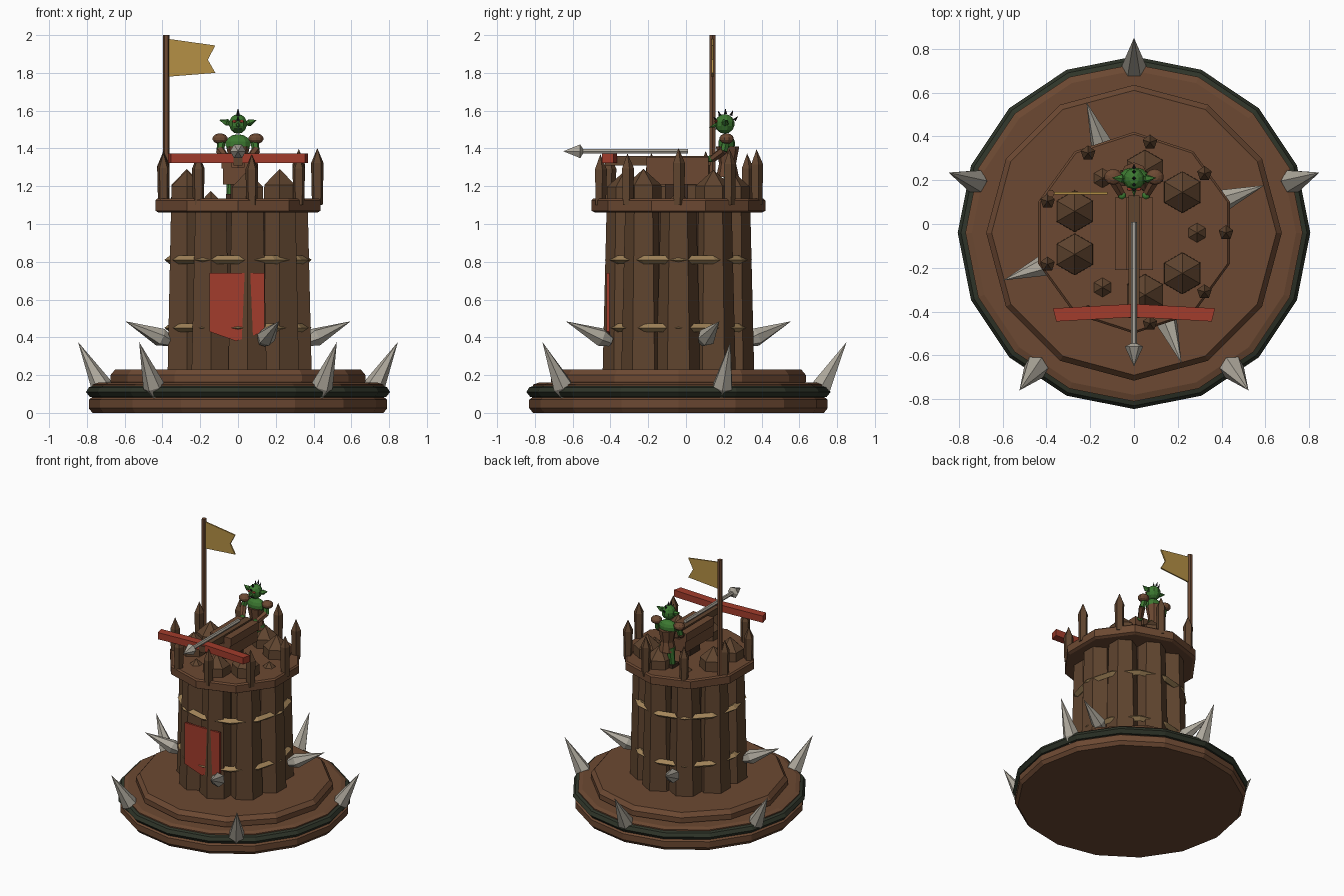
import bpy, bmesh, math, random
from math import sin, cos, pi, radians
from mathutils import Vector, Matrix

random.seed(4)
if "Cube" in bpy.data.objects:
    bpy.data.objects.remove(bpy.data.objects["Cube"])
CENTRE = Vector((0, -0.04, 0))


def material(name, rgb):
    m = bpy.data.materials.new(name)
    m.use_nodes = True
    m.diffuse_color = (*rgb, 1)
    m.node_tree.nodes["Principled BSDF"].inputs["Base Color"].default_value = (*rgb, 1)
    return m


WOOD = material("wood brown", (0.15, 0.066, 0.032))
LOG = material("log brown", (0.115, 0.058, 0.028))
DARK = material("dark wood", (0.05, 0.025, 0.014))
MOSS = material("dark moss", (0.028, 0.035, 0.022))
BONE = material("bone grey", (0.42, 0.39, 0.33))
ROPE = material("rope tan", (0.36, 0.23, 0.10))
RED = material("banner red", (0.36, 0.045, 0.025))
GOLD = material("flag gold", (0.46, 0.28, 0.06))
SKIN = material("goblin green", (0.045, 0.19, 0.03))
BLACK = material("black hair", (0.01, 0.01, 0.01))


def finish(name, bm, mat):
    bmesh.ops.recalc_face_normals(bm, faces=bm.faces)
    mesh = bpy.data.meshes.new(name)
    bm.to_mesh(mesh)
    bm.free()
    mesh.materials.append(mat)
    ob = bpy.data.objects.new(name, mesh)
    bpy.context.collection.objects.link(ob)
    return ob


def lathe(name, mat, profile, sides, origin=(0, 0, 0), axis=(0, 0, 1), turn=0.0, closed=False):
    """Spin (radius, height) pairs around an axis; radius 0 makes a tip."""
    bm = bmesh.new()
    rot = Vector((0, 0, 1)).rotation_difference(Vector(axis)).to_matrix()
    rings = []
    for r, h in profile:
        n = sides if r > 0 else 1
        rings.append([bm.verts.new(Vector(origin) + rot @ Vector(
            (r * cos(turn + 2 * pi * i / sides), r * sin(turn + 2 * pi * i / sides), h)))
            for i in range(n)])
    pairs = list(zip(rings, rings[1:])) + ([(rings[-1], rings[0])] if closed else [])
    for a, b in pairs:
        for i in range(sides):
            j = (i + 1) % sides
            quad = [a[i % len(a)], a[j % len(a)], b[j % len(b)], b[i % len(b)]]
            bm.faces.new(list(dict.fromkeys(quad)))
    if not closed:
        for ring in (rings[0], rings[-1]):
            if len(ring) > 2:
                bm.faces.new(ring)
    return finish(name, bm, mat)


def rod(name, mat, a, b, r0, r1, sides=6):
    d = Vector(b) - Vector(a)
    return lathe(name, mat, [(r0, 0), (r1, d.length)], sides, a, d.normalized())


def box(name, mat, centre, size):
    bm = bmesh.new()
    bmesh.ops.create_cube(bm, size=1, matrix=Matrix.Translation(centre) @ Matrix.Diagonal((*size, 1)))
    return finish(name, bm, mat)


def ball(name, mat, centre, size):
    bm = bmesh.new()
    bmesh.ops.create_uvsphere(bm, u_segments=10, v_segments=7, radius=1,
                              matrix=Matrix.Translation(centre) @ Matrix.Diagonal((*size, 1)))
    return finish(name, bm, mat)


def plate(name, mat, outline, place, depth):
    """Extrude a flat outline; place maps its two coordinates into space."""
    bm = bmesh.new()
    face = bm.faces.new([bm.verts.new(place(u, v)) for u, v in outline])
    ext = bmesh.ops.extrude_face_region(bm, geom=[face])["geom"]
    bmesh.ops.translate(bm, vec=depth, verts=[e for e in ext if isinstance(e, bmesh.types.BMVert)])
    return finish(name, bm, mat)


def polar(angle, r, z):
    return CENTRE + Vector((r * cos(radians(angle)), r * sin(radians(angle)), z))


def spike(name, base, tip, r):
    d = tip - base
    lathe(name, BONE, [(r * 0.55, -0.02), (r, d.length * 0.16), (0, d.length)],
          6, base, d.normalized())


# Stepped round base with a mossy rim
lathe("base_disc", WOOD, [(0.77, 0), (0.79, 0.025), (0.79, 0.07), (0.77, 0.085), (0.77, 0.15),
                          (0.74, 0.16)], 16, CENTRE)
lathe("moss_rim", MOSS, [(0.76, 0.08), (0.785, 0.085), (0.805, 0.11), (0.79, 0.135), (0.76, 0.145)],
      16, CENTRE, closed=True)
lathe("base_step", WOOD, [(0.66, 0.14), (0.675, 0.165), (0.675, 0.2), (0.65, 0.23)], 12, CENTRE)

# Tower of nine pointed logs around a dark core
lathe("tower_core", DARK, [(0.29, 0.2), (0.28, 1.08)], 12, CENTRE)
for i in range(9):
    low = i % 3 == 0
    shoulder = 1.09 if low else 1.215 + random.uniform(-0.02, 0.01)
    lathe("tower_log", LOG, [(0.118, 0.2), (0.094, shoulder), (0, shoulder + 0.085)],
          6, polar(40 * i, 0.288, 0), turn=pi / 2)

# Rope bands that show between the logs
for z in (0.45, 0.81):
    lathe("rope_band", ROPE, [(0.33, z), (0.362, z - 0.022), (0.39, z), (0.362, z + 0.022)],
          12, CENTRE, closed=True)

# Crown platform and its pointed posts
lathe("crown", WOOD, [(0.44, 1.06), (0.46, 1.07), (0.46, 1.125), (0.45, 1.135)],
      10, CENTRE, turn=pi / 2)
for i in range(9):
    top = 1.305 + random.uniform(-0.02, 0.02)
    lathe("crown_post", LOG, [(0.03, 1.1), (0.035, top), (0, top + 0.08)], 5,
          polar(40 * i, 0.42, 0), turn=pi / 2)

# Spikes on the base rim and the tower wall
for i in range(5):
    spike("base_spike", polar(90 + 72 * i, 0.735, 0.1), polar(90 + 72 * i, 0.89, 0.375), 0.057)
for i in range(4):
    spike("wall_spike", polar(20 + 90 * i, 0.4, 0.385), polar(20 + 90 * i, 0.635, 0.485), 0.05)

# Pointed banner on the front wall
plate("wall_banner", RED, [(-0.15, 0.74), (-0.15, 0.43), (-0.01, 0.38), (0.14, 0.43), (0.14, 0.74)],
      lambda x, z: Vector((x, -0.42, z)), (0, 0.015, 0))

# Flag on its pole
rod("flag_pole", WOOD, (-0.38, 0.14, 1.1), (-0.38, 0.14, 2.0), 0.018, 0.018)
plate("flag", GOLD, [(-0.37, 1.78), (-0.12, 1.8), (-0.16, 1.87), (-0.12, 1.945), (-0.37, 1.98)],
      lambda x, z: Vector((x, 0.135, z)), (0, 0.01, 0))

# Giant crossbow: stock, rails, red bow and bolt
box("crossbow_stock", WOOD, (0, -0.045, 1.255), (0.16, 0.33, 0.09))
for s in (-1, 1):
    box("crossbow_rail", WOOD, (s * 0.06, -0.045, 1.325), (0.055, 0.33, 0.06))
box("crossbow_tiller", LOG, (0, -0.15, 1.335), (0.05, 0.56, 0.05))
box("crossbow_stand", DARK, (0, -0.05, 1.17), (0.08, 0.12, 0.1))
plate("crossbow_bow", RED, [(-0.37, -0.385), (-0.355, -0.445), (0, -0.425), (0.355, -0.445),
                            (0.37, -0.385), (0, -0.365)],
      lambda x, y: Vector((x, y, 1.322)), (0, 0, 0.05))
rod("bolt_shaft", BONE, (0, 0.01, 1.385), (0, -0.58, 1.385), 0.014, 0.014)
lathe("bolt_head", BONE, [(0.014, -0.015), (0.042, 0), (0, 0.09)], 6, (0, -0.56, 1.385), (0, -1, 0))

# Goblin gunner
ball("goblin_head", SKIN, (0, 0.205, 1.53), (0.05, 0.052, 0.052))
lathe("goblin_nose", SKIN, [(0.014, 0), (0, 0.045)], 5, (0, 0.165, 1.525), (0, -1, -0.3))
ball("goblin_chest", SKIN, (0, 0.215, 1.425), (0.07, 0.045, 0.05))
lathe("goblin_tunic", WOOD, [(0.06, 1.25), (0.045, 1.32), (0.062, 1.41)], 8, (0, 0.22, 0))
box("goblin_mouth", BLACK, (0, 0.157, 1.503), (0.04, 0.008, 0.006))
for k in range(5):
    a = radians(15 + 37 * k)
    d = Vector((0, -cos(a), sin(a)))
    lathe("hair_tuft", BLACK, [(0.009, 0), (0, 0.03)], 4,
          Vector((0, 0.21, 1.535)) + d * 0.048, (d + Vector((0, 0, 0.8))).normalized())
for s in (-1, 1):
    lathe("goblin_ear", SKIN, [(0.008, 0), (0.02, 0.02), (0, 0.065)], 5,
          (s * 0.04, 0.205, 1.53), Vector((s, 0.1, 0.35)).normalized())
    ball("goblin_eye", RED, (s * 0.02, 0.16, 1.543), (0.013, 0.009, 0.007))
    ball("shoulder_pad", WOOD, (s * 0.095, 0.215, 1.452), (0.042, 0.038, 0.028))
    rod("upper_arm", SKIN, (s * 0.085, 0.215, 1.45), (s * 0.095, 0.2, 1.385), 0.022, 0.02)
    rod("forearm", WOOD, (s * 0.095, 0.2, 1.39), (s * 0.06, 0.14, 1.345), 0.024, 0.02)
    ball("goblin_hand", SKIN, (s * 0.055, 0.13, 1.345), (0.02, 0.02, 0.018))
    rod("goblin_leg", SKIN, (s * 0.03, 0.225, 1.28), (s * 0.04, 0.22, 1.15), 0.03, 0.022)
    box("goblin_boot", DARK, (s * 0.04, 0.21, 1.145), (0.045, 0.075, 0.03))
